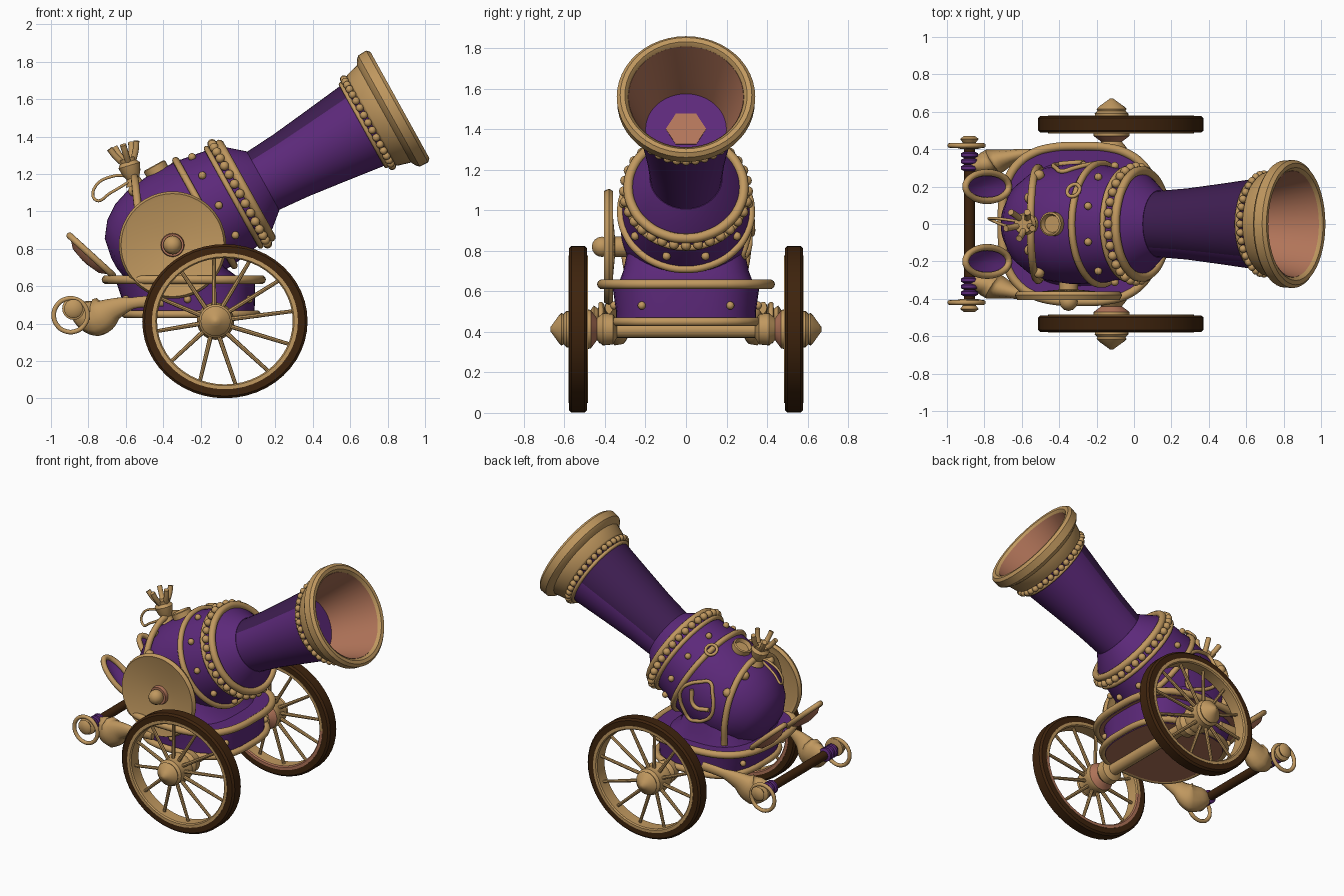
import bpy, bmesh
from math import sin, cos, pi, radians
from mathutils import Vector, Matrix

cube = bpy.data.objects.get("Cube")
if cube:
    bpy.data.objects.remove(cube, do_unlink=True)


def material(name, rgb):
    m = bpy.data.materials.new(name)
    m.use_nodes = True
    m.diffuse_color = (*rgb, 1)
    m.node_tree.nodes["Principled BSDF"].inputs["Base Color"].default_value = (*rgb, 1)
    return m


PURPLE = material("royal purple", (.108, .022, .195))
DARK = material("deep purple", (.05, .013, .085))
GOLD = material("antique gold", (.53, .315, .115))
PINK = material("copper pink", (.44, .175, .10))
BROWN = material("dark wood", (.048, .017, .004))


def finish(name, me, mat):
    ob = bpy.data.objects.new(name, me)
    bpy.context.collection.objects.link(ob)
    me.materials.clear()
    me.materials.append(mat)
    bpy.ops.object.select_all(action='DESELECT')
    ob.select_set(True)
    bpy.context.view_layer.objects.active = ob
    bpy.ops.object.shade_smooth_by_angle(angle=radians(40))
    return ob


def paint(ob, mat, rule):
    """Give a second colour to the faces that satisfy the rule."""
    ob.data.materials.append(mat)
    for f in ob.data.polygons:
        f.material_index = 1 if rule(f) else 0


def rings_to_mesh(name, rings, closed=False):
    """Skin equal-length rings of points; cap both ends unless closed."""
    n = len(rings[0])
    faces = []
    for i in range(len(rings) - (0 if closed else 1)):
        a, b = i * n, (i + 1) % len(rings) * n
        faces += [(a + k, a + (k + 1) % n, b + (k + 1) % n, b + k) for k in range(n)]
    if not closed:
        faces += [tuple(range(n))[::-1], tuple(range((len(rings) - 1) * n, len(rings) * n))]
    me = bpy.data.meshes.new(name)
    me.from_pydata([p for r in rings for p in r], [], faces)
    bm = bmesh.new()
    bm.from_mesh(me)
    bmesh.ops.recalc_face_normals(bm, faces=bm.faces)
    bm.to_mesh(me)
    bm.free()
    return me


def frame(origin, axis, scale=(1, 1, 1)):
    rot = Vector(axis).to_track_quat('Z', 'Y').to_matrix().to_4x4()
    return Matrix.Translation(origin) @ Matrix.Diagonal((*scale, 1)) @ rot


def lathe(name, profile, mat, mtx, n=40, closed=False):
    """Revolve (height, radius) pairs about the local z axis."""
    rings = [[mtx @ Vector((r * cos(2 * pi * k / n), r * sin(2 * pi * k / n), h))
              for k in range(n)] for h, r in profile]
    return finish(name, rings_to_mesh(name, rings, closed), mat)


def rod(name, a, b, ra, rb, mat, n=10):
    a, b = Vector(a), Vector(b)
    return lathe(name, [(0, ra), ((b - a).length, rb)], mat, frame(a, b - a), n)


def tube(name, pts, radius, mat, cyclic=False, radii=None):
    cu = bpy.data.curves.new(name, 'CURVE')
    cu.dimensions = '3D'
    cu.bevel_depth, cu.bevel_resolution, cu.resolution_u = radius, 3, 6
    cu.use_fill_caps = True
    sp = cu.splines.new('BEZIER')
    sp.bezier_points.add(len(pts) - 1)
    for i, (bp, p) in enumerate(zip(sp.bezier_points, pts)):
        bp.co = p
        bp.handle_left_type = bp.handle_right_type = 'AUTO'
        bp.radius = radii[i] / radius if radii else 1
    sp.use_cyclic_u = cyclic
    tmp = bpy.data.objects.new(name + " path", cu)
    bpy.context.collection.objects.link(tmp)
    dg = bpy.context.evaluated_depsgraph_get()
    me = bpy.data.meshes.new_from_object(tmp.evaluated_get(dg))
    bpy.data.objects.remove(tmp, do_unlink=True)
    return finish(name, me, mat)


def balls(name, places, r, mat):
    bm = bmesh.new()
    for p in places:
        bmesh.ops.create_uvsphere(bm, u_segments=12, v_segments=8, radius=r,
                                  matrix=Matrix.Translation(p))
    me = bpy.data.meshes.new(name)
    bm.to_mesh(me)
    bm.free()
    return finish(name, me, mat)


def oval(z, cx, hx, hy, n=48, e=.7):
    """Rounded rectangle outline at height z."""
    def p(v):
        return abs(v) ** e * (1 if v >= 0 else -1)
    return [Vector((cx + hx * p(cos(2 * pi * k / n)), hy * p(sin(2 * pi * k / n)), z))
            for k in range(n)]


# Barrel, along a tilted axis
TILT = radians(29)
ORIGIN = Vector((.02, 0, 1.10))
U, W = Vector((cos(TILT), 0, sin(TILT))), Vector((-sin(TILT), 0, cos(TILT)))
BORE = frame(ORIGIN, U)
BODY = [(-.78, .03), (-.76, .14), (-.70, .22), (-.62, .275), (-.53, .305), (-.40, .322),
        (-.22, .316), (-.08, .293), (0, .28)]


def on_barrel(t, ang, r):
    return ORIGIN + U * t + r * (W * cos(ang) + Vector((0, sin(ang), 0)))


def body_point(t, ang, lift=.008):
    for (a, ra), (b, rb) in zip(BODY, BODY[1:]):
        if a <= t <= b:
            return on_barrel(t, ang, ra + (rb - ra) * (t - a) / (b - a) + lift)


def around(t, r, n):
    return [on_barrel(t, 2 * pi * k / n, r) for k in range(n)]


lathe("barrel_body", BODY + [(.03, .265), (.13, .18)], PURPLE, BORE, 48)
neck = lathe("barrel_neck", [(.10, .175), (.30, .19), (.50, .214), (.80, .252), (.80, .245),
             (.62, .21)], PURPLE, BORE, 48)
paint(neck, DARK, lambda f: len(f.vertices) == 4 and (f.center - ORIGIN).dot(U) < .7
      and f.normal.dot(W) > (.68 if f.normal.y < 0 else .1))
rim = lathe("muzzle_rim", [(.785, .25), (.79, .27), (.80, .278), (.87, .298), (.885, .325),
            (.90, .34), (.95, .342), (.967, .325), (.965, .302), (.945, .284), (.93, .28)],
            GOLD, BORE, 48)
lathe("muzzle_lining", [(.95, .284), (.72, .222), (.60, .195), (.60, .20), (.72, .23), (.94, .29)],
      PINK, BORE, 48, True)
lathe("bore_end", [(.615, .10), (.623, .10)], PINK, BORE, 6)
bm = bmesh.new()                       # open the rim so the lining shows
bm.from_mesh(rim.data)
bmesh.ops.delete(bm, geom=[f for f in bm.faces if len(f.verts) > 4], context='FACES_ONLY')
bm.to_mesh(rim.data)
bm.free()
for label, t, r, thick in (("muzzle_band", .745, .25, .012), ("collar_front_band", .022, .285, .024),
                           ("collar_back_band", -.05, .298, .015), ("body_band", -.225, .322, .019)):
    tube(label, around(t, r, 16), thick, GOLD, True)
balls("muzzle_beads", around(.772, .266, 36), .021, GOLD)
balls("collar_beads", around(-.012, .306, 32), .025, GOLD)
balls("body_studs", [body_point(-.14, 2 * pi * (k + .5) / 10) for k in range(10)], .021, GOLD)

# Straps, cord loop and fittings on the breech
half = ((.28, .66), (.30, .84), (.25, 1.03), (.13, 1.15))
arch = [(-y, z) for y, z in half] + [(0, 1.18)] + list(half)[::-1]
tube("breech_strap", [(-.50 - .11 * (z - .7), y, z) for y, z in arch], .021, GOLD)
tube("side_cord_loop", [body_point(-.37 + .11 * cos(a) + .02 * cos(3 * a), pi / 2 + .55 * sin(a))
     for a in (2 * pi * k / 14 for k in range(14))], .012, GOLD, True)
tube("side_cord_cross", [body_point(-.47, 1.5), body_point(-.37, 1.65), body_point(-.30, 1.4)],
     .014, GOLD)
for s in (-1, 1):
    balls("strap_buckle", [body_point(-.5, s * a, .012) for a in (.45, .95)], .03, GOLD)
tube("small_ring", [body_point(-.23 + .035 * cos(a), .55 + .11 * sin(a), .03)
     for a in (2 * pi * k / 8 for k in range(8))], .01, GOLD, True)
lathe("vent_cup", [(0, .065), (.06, .065), (.065, .055), (.04, .045)], GOLD,
      frame(body_point(-.34, 0, -.03), W), 20)
urn = frame((-.55, 0, 1.14), (-.3, 0, 1))
lathe("fuse_urn", [(0, .05), (.04, .035), (.07, .05), (.11, .06), (.13, .045), (.15, .05)],
      GOLD, urn, 20)
for k in range(5):
    a = 2 * pi * k / 5
    tube("urn_prong", [urn @ Vector((r * cos(a), r * sin(a), h))
         for r, h in ((.03, .13), (.06, .18), (.078, .225))], .017, GOLD)
tube("fuse_cord", [(-.56, 0, 1.18), (-.66, .02, 1.19), (-.77, .03, 1.12), (-.76, .02, 1.06),
                   (-.68, -.01, 1.10), (-.58, -.02, 1.16)], .008, GOLD)

# Round dished shield on the right side
SIDE = frame((-.35, -.35, .82), (0, -1, 0))
lathe("shield", [(0, .04), (.02, .25), (.01, .275), (.03, .287), (.055, .275), (.05, .255), (.02, .06)],
      GOLD, SIDE, 48)
rod("shield_post", (-.35, -.2, .82), (-.35, -.36, .82), .05, .05, GOLD, 16)
lathe("shield_boss", [(.01, .065), (.045, .06)], PINK, SIDE, 24)
balls("shield_knob", [(-.35, -.415, .82)], .05, GOLD)

# Carriage tray with an overhanging deck, saddle and rails
tray = finish("carriage_tray", rings_to_mesh("carriage_tray", [
    oval(.43, -.25, .335, .345), oval(.50, -.26, .35, .345), oval(.62, -.28, .37, .362)]), PURPLE)
deck = finish("tray_deck", rings_to_mesh("tray_deck", [
    oval(.615, -.29, .40, .40), oval(.645, -.29, .40, .40)]), PURPLE)
for part in (tray, deck):
    paint(part, PINK, lambda f: f.normal.z < -.9)
finish("saddle", rings_to_mesh("saddle", [oval(.62, -.29, .33, .34), oval(.70, -.32, .25, .31),
       oval(.84, -.32, .18, .28)]), PURPLE)
tube("upper_rail", oval(.635, -.29, .415, .415, 24), .024, GOLD, True)
tube("lower_rail", oval(.45, -.25, .35, .36, 24), .022, GOLD, True)
balls("tray_studs", oval(.53, -.27, .365, .355, 24)[2::4], .02, GOLD)
rod("axle", (-.12, -.5, .41), (-.12, .5, .41), .04, .04, GOLD, 16)

# Wheels, handle arms and tail leaves, one per side
for s, side in ((-1, "right_"), (1, "left_")):
    wheel = frame((-.07, s * .533, .413), (0, s, 0), (1.073, 1, 1))
    lathe(side + "tyre", [(-.045, .36), (-.045, .40), (-.033, .412), (.033, .412), (.045, .40),
          (.045, .36)], BROWN, wheel, 48, True)
    felloe = lathe(side + "wheel_rim", [(-.04, .338), (-.048, .345), (-.048, .364), (.048, .364),
                   (.048, .345), (.04, .338)], GOLD, wheel, 48, True)
    paint(felloe, PINK, lambda f: f.normal.y * s < -.5 and f.center.z < .4)
    for k in range(12):
        a = 2 * pi * (k + .3) / 12
        rod(side + "spoke", (-.12 + .05 * cos(a), s * .54, .413 + .05 * sin(a)),
            (-.07 + .375 * cos(a), s * .533, .413 + .348 * sin(a)), .013, .010, GOLD, 8)
    hub = lathe(side + "hub", [(-.19, .04), (-.17, .075), (-.12, .08), (-.09, .055), (-.06, .095),
                (-.03, .10), (.0, .085), (.06, .09), (.075, .075), (.085, .08), (.10, .065),
                (.125, .03), (.14, .01)], GOLD, frame((-.12, s * .53, .413), (0, s, 0)), 28)
    paint(hub, PINK, lambda f: .44 < abs(f.center.y) < .46)
    arm = tube(side + "handle_arm", [(-.40, .40, .52), (-.56, .40, .51), (-.66, .37, .48),
               (-.75, .33, .435), (-.83, .30, .45), (-.89, .30, .47)],
               .03, GOLD, False, [.03, .032, .06, .105, .075, .03])
    arm.data.transform(Matrix.Translation((0, s * .12, 0)) @ Matrix.Diagonal((1, s * .65, 1, 1)))
    if s < 0:
        arm.data.flip_normals()
    for y in (.30, .335, .37):
        lathe(side + "grip_ring", [(-.016, .03), (-.008, .046), (.008, .046), (.016, .03)], PURPLE,
              frame((-.88, s * y, .47), (0, 1, 0)), 20)
    lathe(side + "bar_cap", [(-.015, .04), (-.01, .06), (.01, .06), (.02, .035), (.04, .05), (.055, .03)],
          GOLD, frame((-.88, s * .415, .48), (0, s, 0)), 20)
    tube(side + "pull_ring", [(-.895 + .09 * cos(a), s * .42, .445 + .09 * sin(a))
         for a in (2 * pi * k / 10 for k in range(10))], .013, GOLD, True)
    # cupped leaf with a gold edge, copper beneath
    mid, up, down = Vector((-.785, s * .20, .765)), Vector((-.115, 0, .105)), Vector((-.67, 0, -.74))

    def outline(size, depth):
        return [mid + size * (up * -cos(a) + Vector((0, .075 * sin(a), 0))) + down * depth
                for a in (2 * pi * k / 16 for k in range(16))]
    leaf = finish(side + "tail_leaf", rings_to_mesh("leaf", [outline(.1, .052), outline(.6, .042),
                  outline(1, 0), outline(.6, .022), outline(.1, .032)]), PURPLE)
    paint(leaf, PINK, lambda f: f.normal.dot(down) > 0)
    tube(side + "leaf_edge", outline(1, 0), .018, GOLD, True)
rod("handle_bar", (-.88, -.41, .47), (-.88, .41, .47), .03, .03, BROWN, 20)
